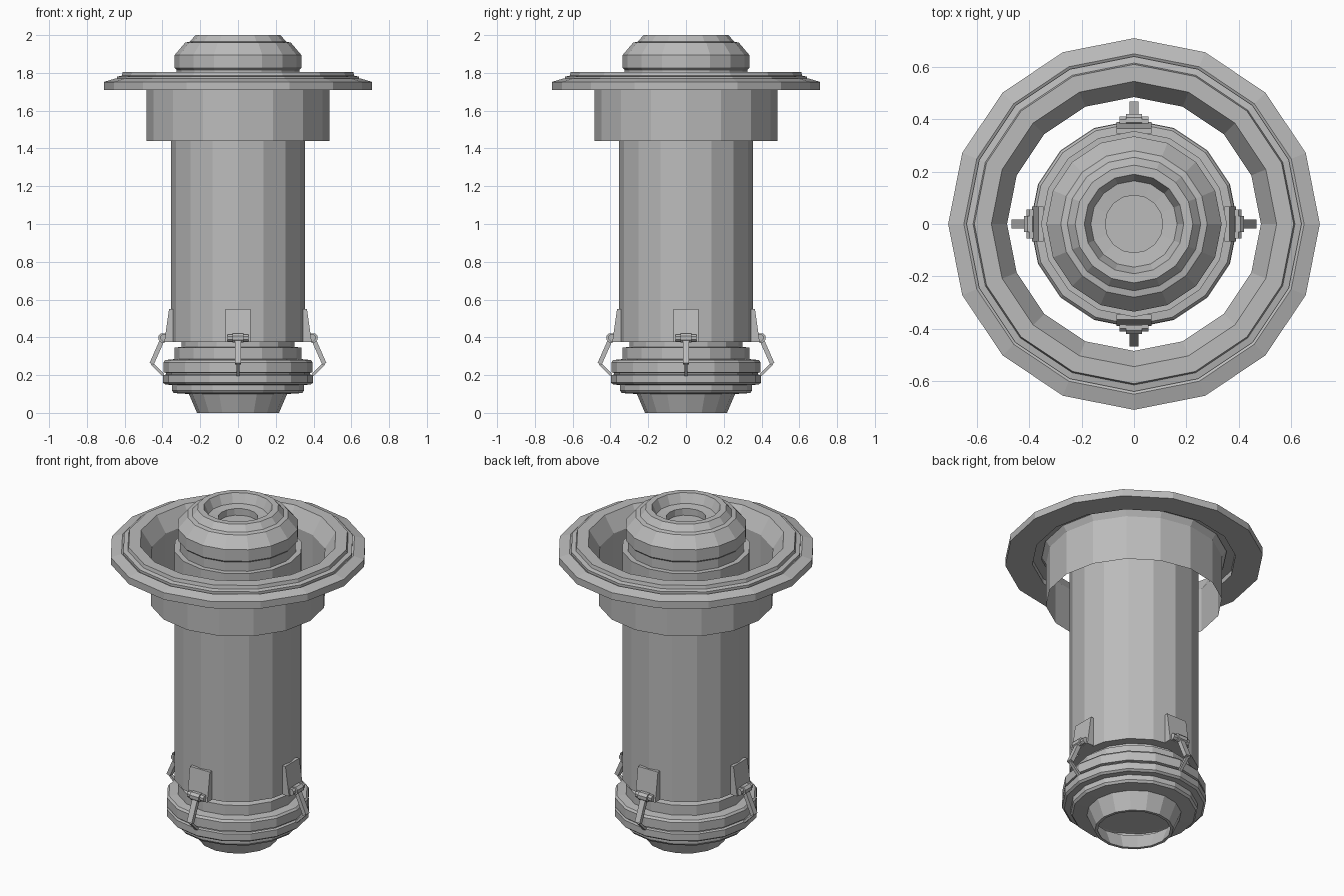
import bpy, bmesh, math
from mathutils import Matrix, Vector

if "Cube" in bpy.data.objects:
    bpy.data.objects.remove(bpy.data.objects["Cube"])

SIDES = 16
grey = bpy.data.materials.new("grey metal")
grey.diffuse_color = (0.5, 0.5, 0.5, 1)
grey.use_nodes = True
grey.node_tree.nodes["Principled BSDF"].inputs["Base Color"].default_value = grey.diffuse_color


def finish(bm, name, recalc=True):
    if recalc:
        bmesh.ops.recalc_face_normals(bm, faces=bm.faces)
    me = bpy.data.meshes.new(name)
    bm.to_mesh(me)
    bm.free()
    me.materials.append(grey)
    ob = bpy.data.objects.new(name, me)
    bpy.context.collection.objects.link(ob)
    return ob


def lathe(name, profile):
    """Revolve (radius, z) points; a radius of 0 closes the end."""
    bm = bmesh.new()
    rings = []
    for r, z in profile:
        n = SIDES if r > 0 else 1
        rings.append([bm.verts.new((r * math.cos(math.tau * i / SIDES),
                                    r * math.sin(math.tau * i / SIDES), z)) for i in range(n)])
    for a, b in zip(rings, rings[1:]):
        for i in range(SIDES):
            j = (i + 1) % SIDES
            quad = [a[i % len(a)], a[j % len(a)], b[j % len(b)], b[i % len(b)]]
            bm.faces.new(list(dict.fromkeys(quad)))
    return finish(bm, name)


def side_profile(name, pts, half_width, turn):
    """Extrude an outline of (radial distance, z) sideways, then turn it about z."""
    bm = bmesh.new()
    a = [bm.verts.new((r, -half_width, z)) for r, z in pts]
    b = [bm.verts.new((r, half_width, z)) for r, z in pts]
    bm.faces.new(a)
    bm.faces.new(b[::-1])
    for i in range(len(pts)):
        j = (i + 1) % len(pts)
        bm.faces.new((a[i], b[i], b[j], a[j]))
    bmesh.ops.transform(bm, matrix=turn, verts=bm.verts)
    return finish(bm, name)


def rod(name, r, z, radius, half_width, turn):
    pts = [(r + radius * math.cos(math.tau * k / 8 + math.pi / 8),
            z + radius * math.sin(math.tau * k / 8 + math.pi / 8)) for k in range(8)]
    return side_profile(name, pts, half_width, turn)


def bar(name, p, q, thick, half_width, turn):
    p, q = Vector(p), Vector(q)
    d = (q - p).normalized()
    n = Vector((-d.y, d.x)) * thick / 2
    return side_profile(name, [p + n, q + n, q - n, p - n], half_width, turn)


# main tube with domed cap and stepped well in the top
lathe("body_tube", [(0.30, 0.375), (0.355, 0.375), (0.355, 1.76), (0.325, 1.76)])
lathe("top_cap", [(0.325, 1.76), (0.325, 1.815), (0.335, 1.825), (0.335, 1.895), (0.28, 1.96),
                  (0.255, 1.965), (0.225, 2.0), (0.19, 2.0), (0.165, 1.945),
                  (0.11, 1.94), (0.11, 1.90), (0, 1.90)])

# wide flange and the open collar hanging from it
lathe("flange", [(0.485, 1.71), (0.545, 1.805), (0.61, 1.805), (0.615, 1.785), (0.64, 1.78),
                 (0.64, 1.765), (0.65, 1.77), (0.71, 1.752), (0.71, 1.71), (0.56, 1.71),
                 (0.56, 1.74), (0.51, 1.74)])
lathe("collar", [(0.485, 1.44), (0.485, 1.71)])

# stacked rings, and the open tapered neck below
lathe("base_rings", [(0.30, 0.375), (0.30, 0.35), (0.335, 0.345), (0.335, 0.285), (0.385, 0.28),
                     (0.395, 0.268), (0.395, 0.215), (0.38, 0.212), (0.38, 0.203), (0.397, 0.20),
                     (0.397, 0.16), (0.385, 0.15), (0.35, 0.148), (0.35, 0.118), (0.34, 0.105),
                     (0.26, 0.10)])
lathe("neck", [(0.26, 0.10), (0.217, 0), (0.20, 0), (0.24, 0.10)])
lathe("inner_plate", [(0, 0.20), (0.38, 0.20)])

# four latches around the base
for k in range(4):
    t = Matrix.Rotation(k * math.pi / 2, 4, 'Z')
    side_profile(f"latch_plate_{k}", [(0.345, 0.55), (0.365, 0.55), (0.39, 0.375), (0.345, 0.375)],
                 0.067, t)
    rod(f"latch_hinge_{k}", 0.392, 0.397, 0.02, 0.055, t)
    rod(f"latch_knuckle_{k}", 0.397, 0.397, 0.026, 0.03, t)
    bar(f"latch_arm_{k}", (0.395, 0.40), (0.457, 0.26), 0.024, 0.017, t)
    bar(f"latch_tail_{k}", (0.457, 0.262), (0.395, 0.20), 0.014, 0.009, t)
